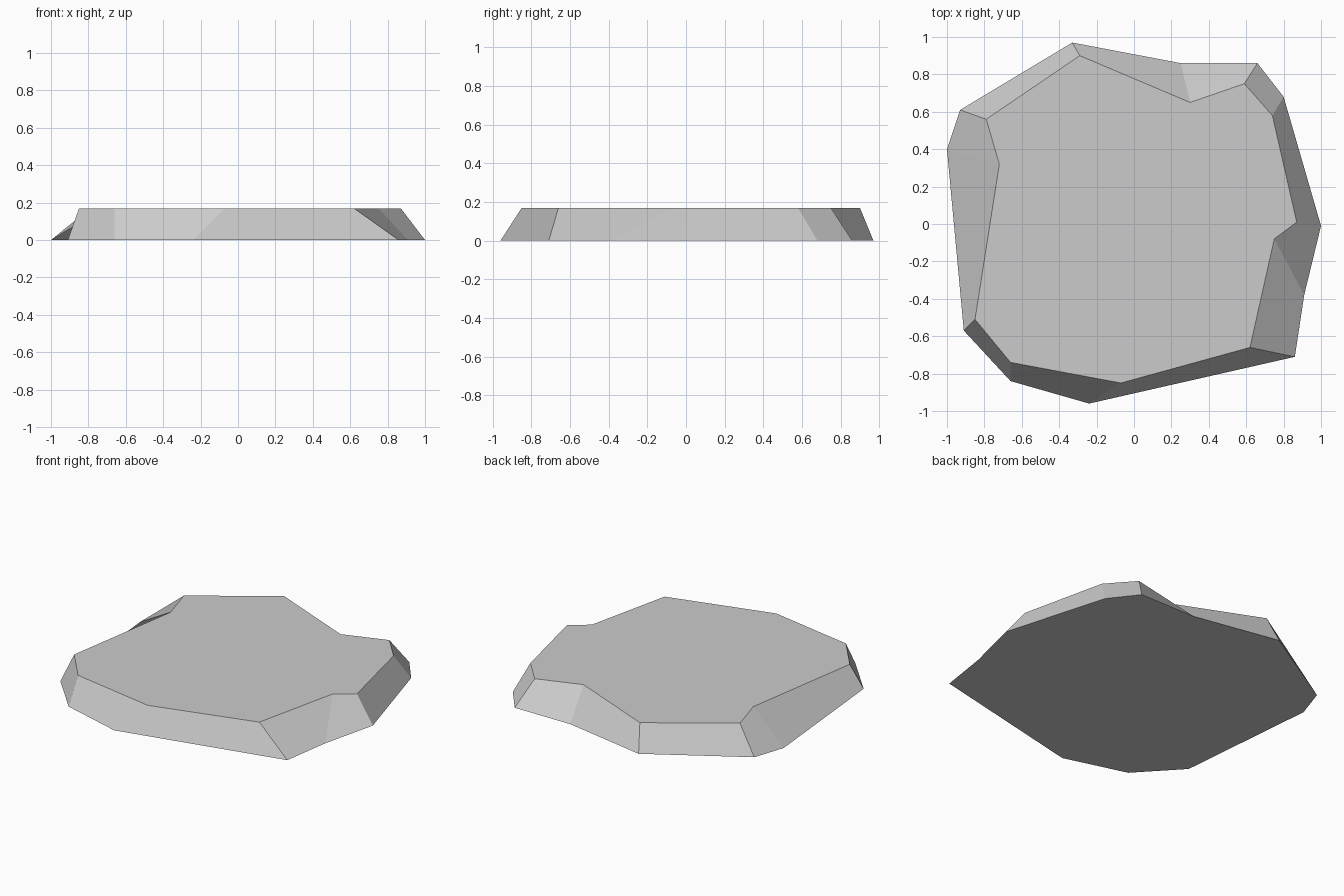
import bpy
import bmesh

cube = bpy.data.objects.get("Cube")
if cube:
    bpy.data.objects.remove(cube, do_unlink=True)

HEIGHT = 0.17

# Matching outlines of the wide base and the chipped upper rim, clockwise
base_outline = [(-.33, .97), (.25, .86), (.66, .86), (.80, .68), (1, -.01), (.91, -.38),
                (.86, -.71), (-.24, -.96), (-.66, -.84), (-.91, -.57), (-1, .40), (-.93, .61)]
rim_outline = [(-.29, .90), (.30, .65), (.59, .75), (.74, .58), (.87, .01), (.75, -.08),
               (.62, -.66), (-.07, -.85), (-.66, -.74), (-.85, -.51), (-.72, .32), (-.79, .56)]


def flat_material(name, colour):
    mat = bpy.data.materials.new(name)
    mat.use_nodes = True
    mat.diffuse_color = colour
    shader = mat.node_tree.nodes["Principled BSDF"]
    shader.inputs["Base Color"].default_value = colour
    shader.inputs["Roughness"].default_value = 0.9
    return mat


# Flat stone slab: two caps joined by bevelled sides
bm = bmesh.new()
lower = [bm.verts.new((x, y, 0)) for x, y in base_outline]
upper = [bm.verts.new((x, y, HEIGHT)) for x, y in rim_outline]
bm.faces.new(lower)
bm.faces.new(upper)
for i in range(len(lower)):
    j = (i + 1) % len(lower)
    bm.faces.new((lower[i], lower[j], upper[j], upper[i]))
bmesh.ops.recalc_face_normals(bm, faces=bm.faces)

mesh = bpy.data.meshes.new("stone_slab")
bm.to_mesh(mesh)
bm.free()
mesh.materials.append(flat_material("stone grey", (0.6, 0.6, 0.6, 1)))
slab = bpy.data.objects.new("stone_slab", mesh)
bpy.context.collection.objects.link(slab)
